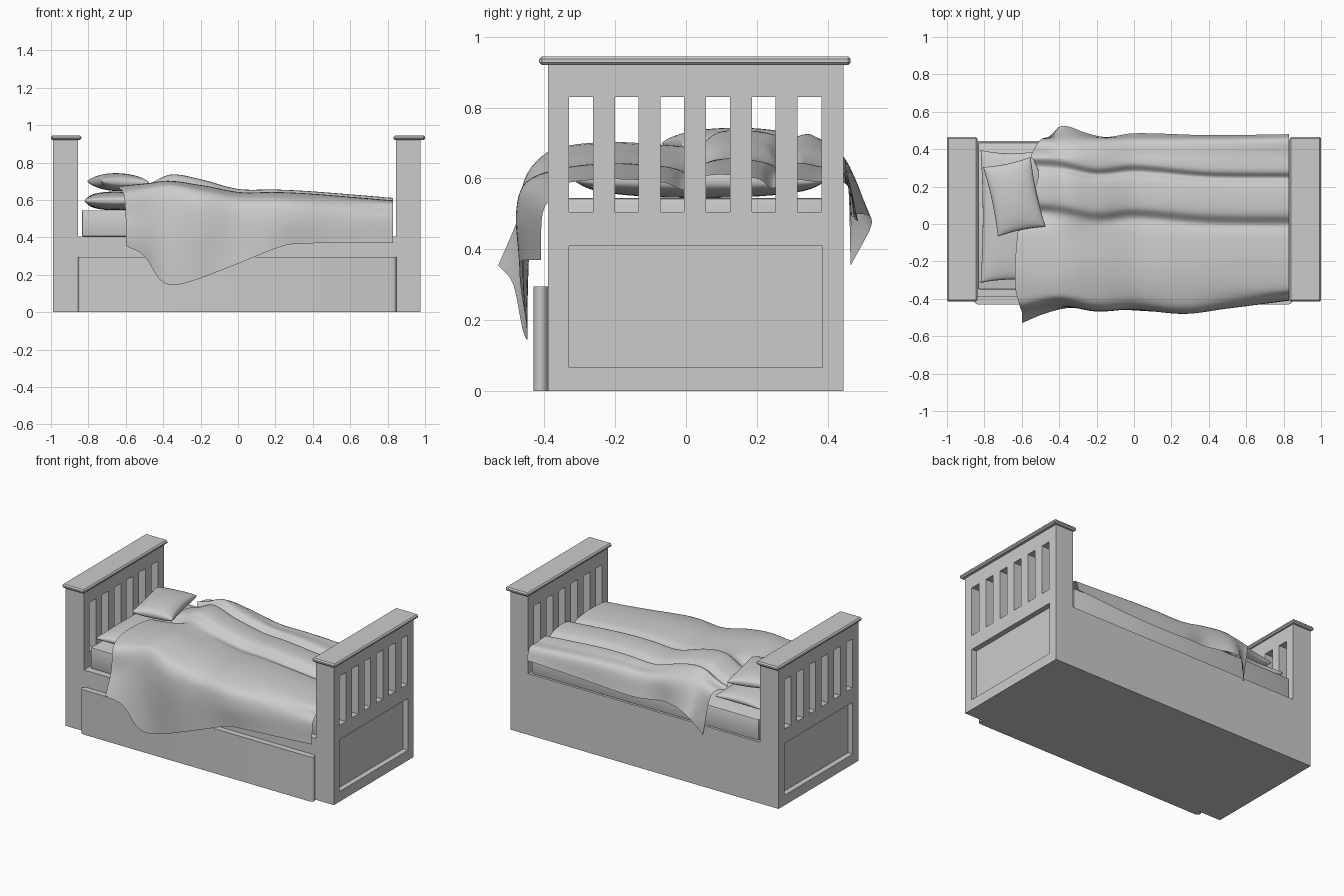
import bpy, bmesh, math
from mathutils import Matrix, Vector

if "Cube" in bpy.data.objects:
    bpy.data.objects.remove(bpy.data.objects["Cube"])


def finish(name, bm):
    bmesh.ops.recalc_face_normals(bm, faces=bm.faces)
    mesh = bpy.data.meshes.new(name)
    bm.to_mesh(mesh)
    bm.free()
    ob = bpy.data.objects.new(name, mesh)
    bpy.context.collection.objects.link(ob)
    return ob


def activate(ob):
    bpy.ops.object.select_all(action='DESELECT')
    ob.select_set(True)
    bpy.context.view_layer.objects.active = ob


def smooth(ob, angle=40):
    activate(ob)
    bpy.ops.object.shade_smooth_by_angle(angle=math.radians(angle))


def add_box(bm, x, y, z):
    size = [b - a for a, b in (x, y, z)]
    mid = [(a + b) / 2 for a, b in (x, y, z)]
    mat = Matrix.Translation(mid) @ Matrix.Diagonal((*size, 1))
    bmesh.ops.create_cube(bm, size=1, matrix=mat)


def box(name, x, y, z, bevel=0, segments=1, axis=None):
    bm = bmesh.new()
    add_box(bm, x, y, z)
    if bevel:
        edges = [e for e in bm.edges if axis is None
                 or abs((e.verts[0].co - e.verts[1].co).normalized()[axis]) > 0.9]
        bmesh.ops.bevel(bm, geom=edges, offset=bevel, segments=segments,
                        profile=0.5, affect='EDGES')
    return finish(name, bm)


def curve(table, x):
    """Smooth cubic through (key, value) pairs."""
    x = min(max(x, table[0][0]), table[-1][0])
    i = 0
    while i < len(table) - 2 and x > table[i + 1][0]:
        i += 1

    def slope(k):
        a, b = table[max(k - 1, 0)], table[min(k + 1, len(table) - 1)]
        return (b[1] - a[1]) / (b[0] - a[0])
    (x0, y0), (x1, y1) = table[i], table[i + 1]
    w = x1 - x0
    t = (x - x0) / w
    return (y0 * (1 + 2 * t) * (1 - t) ** 2 + y1 * t * t * (3 - 2 * t)
            + slope(i) * w * t * (1 - t) ** 2 - slope(i + 1) * w * t * t * (1 - t))


# Slatted end panels with a recessed lower field and a moulded cap
def end_panel(name, x, cap_x, outer, side):
    panel = box(name, x, (-0.39, 0.445), (0, 0.92))
    bm = bmesh.new()
    for i in range(6):
        y = -0.33 + 0.129 * i
        add_box(bm, (x[0] - 0.1, x[1] + 0.1), (y, y + 0.067), (0.505, 0.83))
    add_box(bm, sorted((outer - side * 0.035, outer + side * 0.1)),
            (-0.33, 0.385), (0.067, 0.41))
    cutter = finish(name + "_cutter", bm)
    cutter.hide_render = True
    mod = panel.modifiers.new("openings", 'BOOLEAN')
    mod.operation, mod.solver, mod.object = 'DIFFERENCE', 'EXACT', cutter
    activate(panel)
    bpy.ops.object.modifier_apply(modifier=mod.name)
    bpy.data.objects.remove(cutter)
    box(name + "_cap", cap_x, (-0.415, 0.465), (0.92, 0.945), 0.008)


end_panel("headboard", (-0.99, -0.855), (-1, -0.838), -0.99, -1)
end_panel("footboard", (0.845, 0.975), (0.832, 1), 0.975, 1)

# Base, drawer front and mattress
box("bed_base", (-0.855, 0.845), (-0.39, 0.445), (0, 0.405))
smooth(box("drawer_front", (-0.855, 0.848), (-0.43, -0.39), (0, 0.295), 0.022, 3, 2))
smooth(box("mattress", (-0.835, 0.828), (-0.35, 0.435), (0.405, 0.545), 0.008, 2))


# Pillows: two domed sheets welded along a pinched outline
def pillow(name, centre, half, angle, tilt):
    bm = bmesh.new()
    n = 24
    place = (Matrix.Translation(centre) @ Matrix.Rotation(angle, 4, 'Z')
             @ Matrix.Rotation(tilt, 4, 'Y'))
    for sign in (-1, 1):
        grid = []
        for i in range(n + 1):
            s = math.sin(math.pi * (i / n - 0.5))
            row = []
            for j in range(n + 1):
                t = math.sin(math.pi * (j / n - 0.5))
                dome = max((1 - s * s) * (1 - t * t), 0) ** 0.36
                p = Vector((half[0] * s * (1 - 0.07 * (1 - t * t)),
                            half[1] * t * (1 - 0.05 * (1 - s * s)),
                            half[2] * dome * sign))
                row.append(bm.verts.new(place @ p))
            grid.append(row)
        for a, b in zip(grid, grid[1:]):
            for j in range(n):
                bm.faces.new((a[j], b[j], b[j + 1], a[j + 1]))
    bmesh.ops.remove_doubles(bm, verts=bm.verts, dist=0.0001)
    smooth(finish(name, bm), 80)


pillow("lower_pillow", (-0.655, 0.04, 0.595), (0.165, 0.355, 0.05), 0, 0)
pillow("upper_pillow", (-0.64, 0.145, 0.695), (0.13, 0.19, 0.048),
       math.radians(12), math.radians(2))

# Blanket: every quantity below varies along the bed's length
CREST = [(-0.63, 0.65), (-0.48, 0.685), (-0.36, 0.735), (-0.2, 0.71), (0, 0.658),
         (0.2, 0.655), (0.4, 0.645), (0.83, 0.61)]
FRONT_LIFT = [(-0.63, 0.025), (-0.48, 0.005), (-0.34, -0.035), (0, -0.015), (0.83, -0.012)]
WANDER = [(-0.6, 0.06), (-0.4, 0.05), (-0.2, 0.015), (0, 0.03), (0.4, 0), (0.83, -0.005)]
FRONT_Y = [(-0.6, -0.47), (-0.4, -0.435), (-0.2, -0.468), (0, -0.455),
           (0.27, -0.48), (0.5, -0.45), (0.83, -0.405)]
HEM_Y = [(-0.6, -0.53), (-0.48, -0.48), (-0.36, -0.45), (-0.2, -0.45),
         (0.2, -0.47), (0.5, -0.45), (0.83, -0.41)]
HEM_Z = [(-0.6, 0.355), (-0.5, 0.3), (-0.42, 0.175), (-0.35, 0.145), (-0.25, 0.165),
         (-0.1, 0.22), (0.05, 0.28), (0.2, 0.34), (0.3, 0.365), (0.83, 0.37)]
BACK_Y = [(-0.45, 0.465), (-0.39, 0.525), (-0.25, 0.485), (-0.15, 0.465),
          (0, 0.485), (0.4, 0.475), (0.83, 0.48)]
BACK_Z = [(-0.45, 0.355), (-0.39, 0.47), (-0.25, 0.5), (0.1, 0.48), (0.83, 0.51)]
HEAD_X = list(enumerate([-0.6, -0.6, -0.61, -0.635, -0.635, -0.62, -0.6, -0.56,
                         -0.53, -0.51, -0.52, -0.54, -0.55, -0.5, -0.45]))
# Quilt folds across the bed: y position and drop below the crest
FOLDS = [(0.055, 0.005), (0.13, 0), (0.21, 0.012), (0.25, 0.038), (0.29, 0.012)]


def blanket_point(u, v):
    head = curve(HEAD_X, v)
    x = head + (0.83 - head) * u
    top = curve(CREST, x)
    front = top + curve(FRONT_LIFT, x)
    shift = curve(WANDER, x)
    side = curve(FRONT_Y, x)
    back = curve(BACK_Y, x)
    section = [(curve(HEM_Y, x), curve(HEM_Z, x)), (side, 0.5), (side + 0.03, front - 0.05),
               (-0.34, front - 0.012), (-0.2, front), (-0.06 + shift / 2, front - 0.01),
               (shift, top - 0.042)]
    section += [(y + shift, top - drop) for y, drop in FOLDS]
    section += [(0.37, top - 0.02), (0.45, top * 0.55 + 0.25), (back, curve(BACK_Z, x))]
    return (x, curve(list(enumerate(p[0] for p in section)), v),
            curve(list(enumerate(p[1] for p in section)), v))


bm = bmesh.new()
columns, rows = 56, 84
sheet = [[bm.verts.new(blanket_point(i / columns, 14 * j / rows))
          for j in range(rows + 1)] for i in range(columns + 1)]
for a, b in zip(sheet, sheet[1:]):
    for j in range(rows):
        bm.faces.new((a[j], b[j], b[j + 1], a[j + 1]))
smooth(finish("blanket", bm), 80)
